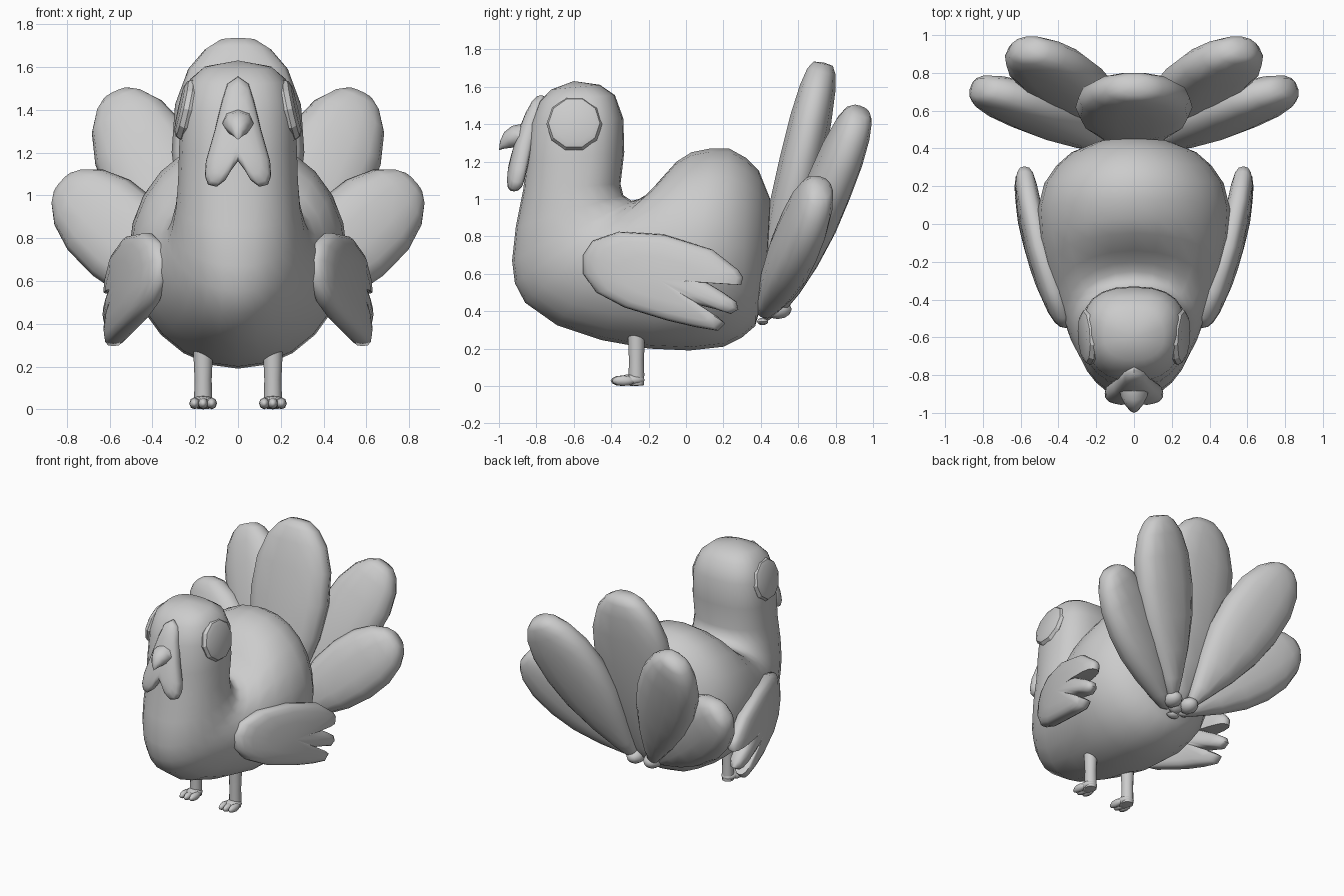
import bpy, bmesh, math
from mathutils import Vector

if "Cube" in bpy.data.objects:
    bpy.data.objects.remove(bpy.data.objects["Cube"])

mat = bpy.data.materials.new("light grey")
mat.diffuse_color = (0.6, 0.6, 0.6, 1)
mat.use_nodes = True
mat.node_tree.nodes["Principled BSDF"].inputs["Base Color"].default_value = mat.diffuse_color


def finish(name, bm, angle=50):
    """Turn a bmesh into a smooth shaded object."""
    bmesh.ops.recalc_face_normals(bm, faces=bm.faces)
    me = bpy.data.meshes.new(name)
    bm.to_mesh(me)
    bm.free()
    me.materials.append(mat)
    ob = bpy.data.objects.new(name, me)
    bpy.context.collection.objects.link(ob)
    bpy.ops.object.select_all(action='DESELECT')
    ob.select_set(True)
    bpy.context.view_layer.objects.active = ob
    bpy.ops.object.shade_smooth_by_angle(angle=math.radians(angle))
    return ob


def loft(name, rings, start, end, angle=50):
    """Skin a list of point rings and close both ends with a point."""
    bm = bmesh.new()
    rows = [[bm.verts.new(p) for p in r] for r in rings]
    n = len(rows[0])
    for a, b in zip(rows, rows[1:]):
        for i in range(n):
            bm.faces.new((a[i], a[(i + 1) % n], b[(i + 1) % n], b[i]))
    for row, tip in ((rows[0], start), (rows[-1], end)):
        v = bm.verts.new(tip)
        for i in range(n):
            bm.faces.new((row[i], row[(i + 1) % n], v))
    return finish(name, bm, angle)


def ellipse(c, u, v, n, p=1.0, taper=0.0):
    """Ring of n points; p below 1 makes it squarer, taper narrows it towards u."""
    c, u, v = Vector(c), Vector(u), Vector(v)
    pts = []
    for i in range(n):
        a, b = math.cos(2 * math.pi * i / n), math.sin(2 * math.pi * i / n)
        a, b = math.copysign(abs(a) ** p, a), math.copysign(abs(b) ** p, b)
        pts.append(c + u * a + v * b * (1 - taper * a))
    return pts


def ball(name, c, r, n=12):
    """Ellipsoid with radii r along the axes."""
    rings = []
    for k in range(1, 6):
        a = math.pi * k / 6
        rings.append(ellipse((c[0], c[1] - r[1] * math.cos(a), c[2]),
                             (r[0] * math.sin(a), 0, 0), (0, 0, r[2] * math.sin(a)), n))
    return loft(name, rings, (c[0], c[1] - r[1], c[2]), (c[0], c[1] + r[1], c[2]))


def pillow(name, outline, place, half, center, steps):
    """Puffed plate: outline shrinks to its centre while it gets thicker."""
    def ring(k, t):
        return [place(center[0] + (a - center[0]) * k, center[1] + (b - center[1]) * k, t * half)
                for a, b in outline]
    rings = [ring(k, t) for k, t in reversed(steps)] + [ring(1, 0)] + [ring(k, -t) for k, t in steps]
    return loft(name, rings, place(*center, half), place(*center, -half), 60)


# body, neck and head: (front y, z), (back y, z), half width, squareness, front taper
sections = [
    (-.72, 1.585, -.46, 1.61, .16, .85, 0), (-.785, 1.52, -.38, 1.555, .225, .8, .05),
    (-.83, 1.40, -.335, 1.43, .265, .8, .08), (-.855, 1.2, -.33, 1.25, .275, .82, .08),
    (-.87, 1.05, -.35, 1.08, .28, .88, .08), (-.91, .85, -.335, 1.02, .29, .9, .1),
    (-.93, .67, -.29, .99, .31, .95, .14), (-.915, .55, -.25, 1.0, .33, 1, .16),
    (-.86, .445, -.2, 1.03, .36, 1, .16), (-.69, .325, -.14, 1.1, .405, 1, .12),
    (-.45, .245, -.05, 1.2, .46, 1, .06), (-.2, .2, .03, 1.25, .50, 1, 0),
    (.02, .19, .13, 1.27, .51, 1, 0), (.2, .21, .23, 1.27, .475, 1, 0), (.3, .26, .32, 1.22, .41, 1, 0),
    (.37, .32, .39, 1.15, .33, 1, 0), (.42, .5, .45, 1.0, .19, 1, 0)]
rings = []
for fy, fz, by, bz, w, p, taper in sections:
    f, b = Vector((0, fy, fz)), Vector((0, by, bz))
    rings.append(ellipse((f + b) / 2, (f - b) / 2, (w, 0, 0), 24, p, taper))
loft("body", rings, (0, -.6, 1.63), (0, .45, .75))


# tail feathers, thick with blunt tips
def feather(name, base, tip, width, thick):
    base, tip = Vector(base), Vector(tip)
    axis = tip - base
    side = axis.cross(Vector((0, 1, 0))).normalized()
    nrm = side.cross(axis).normalized()
    prof = [(.03, .16, .35), (.12, .34, .6), (.27, .64, .85), (.45, .9, 1), (.62, 1, 1),
            (.78, .95, .95), (.9, .75, .82), (.965, .5, .66), (.995, .28, .45)]
    rings = [ellipse(base + axis * t, side * width * w, nrm * thick * h, 14, .84) for t, w, h in prof]
    loft(name, rings, base, tip)


feather("tail_center", (0, .425, .34), (0, .735, 1.73), .31, .12)
for s, tag in ((1, "left"), (-1, "right")):
    feather("tail_upper_" + tag, (s * .07, .49, .40), (s * .57, .935, 1.475), .24, .12)
    feather("tail_lower_" + tag, (s * .05, .41, .37), (s * .82, .725, 1.06), .23, .115)
    ball("feather_root_" + tag, (s * .07, .49, .41), (.065, .075, .055), 10)
ball("tail_stub", (0, .41, .345), (.05, .03, .02), 8)

# wings with three finger feathers
wing = [(-.55, .6), (-.55, .7), (-.5, .775), (-.36, .825), (-.12, .81), (.14, .73), (.28, .62),
        (.305, .58), (.295, .54), (.2, .545), (.10, .56), (.2, .50), (.27, .45), (.28, .41), (.24, .385),
        (.16, .41), (.08, .43), (.17, .37), (.21, .335), (.17, .295), (.05, .315), (-.1, .35),
        (-.33, .42), (-.48, .5)]
for s, tag in ((1, "left"), (-1, "right")):
    def place(y, z, t):
        x = .538 + .2 * y - .2 * y * y - .06 * (z - .57)
        return (s * (x + t), y, z)
    pillow("wing_" + tag, wing, place, .07, (-.15, .57),
           [(.985, .35), (.93, .6), (.8, .8), (.5, .95)])

# eyes: low raised rim with a flat disc
for s, tag in ((1, "left"), (-1, "right")):
    out = Vector((s, -.06, .22)).normalized()
    u = out.cross(Vector((0, 0, 1))).normalized()
    v = u.cross(out)
    c = Vector((s * .215, -.595, 1.395))
    rings = [ellipse(c + out * d, u * r, v * r, 10)
             for d, r in ((0, .14), (.025, .15), (.048, .138), (.06, .11))]
    loft("eye_" + tag, rings, c, c + out * .06, 25)

# forked wattle hanging over the front of the head
half = [(.05, 1.52), (.075, 1.44), (.11, 1.3), (.15, 1.16), (.155, 1.09), (.14, 1.05),
        (.1, 1.04), (.06, 1.07), (.03, 1.12)]
wattle = [(0, 1.555)] + half + [(0, 1.16)] + [(-x, z) for x, z in reversed(half)]


def on_face(x, z, t):
    drop = 1.555 - z
    return (x, -.775 - .42 * drop + .24 * drop ** 2 + .8 * x * x - t, z)


pillow("wattle", wattle, on_face, .05, (0, 1.24), [(.98, .4), (.9, .7), (.7, .9), (.4, 1)])

# beak curving down to a point
beak = [((0, -.86, 1.34), .075, .06), ((0, -.91, 1.335), .072, .055),
        ((0, -.955, 1.315), .05, .042), ((0, -.985, 1.29), .025, .022)]
loft("beak", [ellipse(c, (w, 0, 0), (0, -.4 * h, h), 8) for c, w, h in beak],
     (0, -.84, 1.34), (0, -1, 1.26))

# legs, feet and toes
for s, tag in ((1, "left"), (-1, "right")):
    x = s * .163
    leg = [(.004, .04), (.06, .042), (.14, .04), (.25, .045), (.3, .045)]
    loft("leg_" + tag, [ellipse((x, -.265, z), (r, 0, 0), (0, r, 0), 12) for z, r in leg],
         (x, -.265, .0), (x, -.265, .31))
    ball("foot_" + tag, (x, -.29, .032), (.055, .07, .032))
    for k in (-1, 0, 1):
        ball("toe_%s_%d" % (tag, k + 2), (x + k * .04, -.335 - (.008 if k == 0 else 0), .028),
             (.025, .06, .028), 8)
